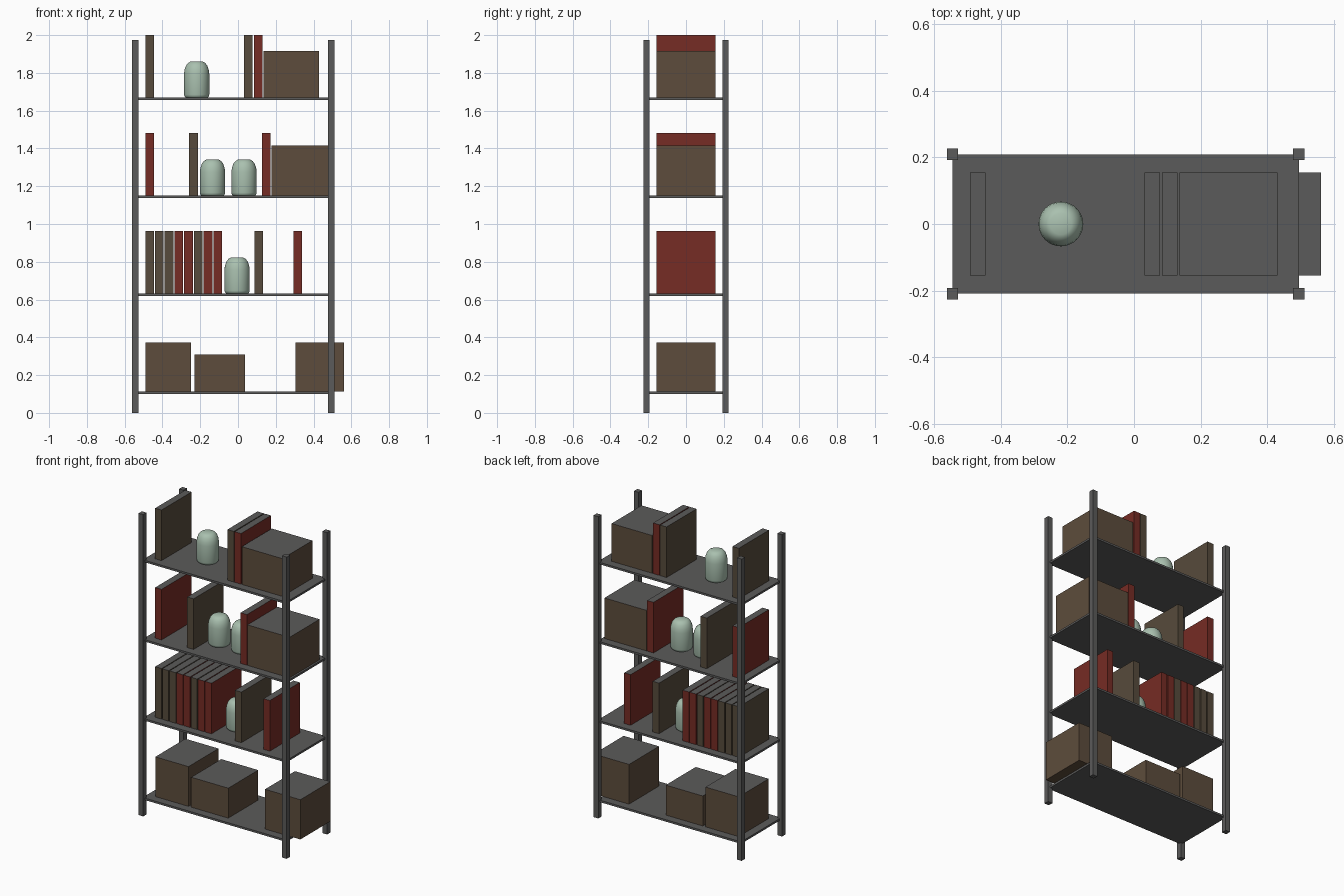
import bpy, bmesh, math

if "Cube" in bpy.data.objects:
    bpy.data.objects.remove(bpy.data.objects["Cube"])


def material(name, rgb):
    m = bpy.data.materials.new(name)
    m.diffuse_color = (*rgb, 1)
    m.use_nodes = True
    m.node_tree.nodes["Principled BSDF"].inputs["Base Color"].default_value = m.diffuse_color
    return m


GREY = material("grey metal", (0.105, 0.104, 0.103))
BROWN = material("cardboard brown", (0.110, 0.073, 0.045))
OLIVE = material("book brown", (0.095, 0.070, 0.045))
RED = material("book red", (0.180, 0.025, 0.018))
GREEN = material("pale green glaze", (0.40, 0.53, 0.43))


def finish(bm, name, mats):
    me = bpy.data.meshes.new(name)
    bm.to_mesh(me)
    bm.free()
    for m in mats:
        me.materials.append(m)
    ob = bpy.data.objects.new(name, me)
    bpy.context.collection.objects.link(ob)
    return ob


def box(name, x, y, z, side, top=None):
    """Box from (min, max) ranges; the upward face may get its own colour."""
    bm = bmesh.new()
    bmesh.ops.create_cube(bm, size=1)
    for v in bm.verts:
        v.co = [r[0] if c < 0 else r[1] for r, c in zip((x, y, z), v.co)]
    bm.normal_update()
    for f in bm.faces:
        f.material_index = 1 if top and f.normal.z > 0.5 else 0
    return finish(bm, name, [side, top] if top else [side])


def vase(name, x, z):
    """Lathed jar with a domed shoulder."""
    profile = [(0, 0), (0.058, 0), (0.064, 0.006), (0.067, 0.016), (0.067, 0.125),
               (0.064, 0.148), (0.056, 0.170), (0.045, 0.184), (0.032, 0.191), (0, 0.192)]
    bm = bmesh.new()
    vs = [bm.verts.new((x + r, 0, z + h)) for r, h in profile]
    es = [bm.edges.new(p) for p in zip(vs, vs[1:])]
    bmesh.ops.spin(bm, geom=vs + es, cent=(x, 0, 0), axis=(0, 0, 1),
                   angle=math.tau, steps=32)
    bmesh.ops.remove_doubles(bm, verts=bm.verts[:], dist=0.0001)
    bmesh.ops.recalc_face_normals(bm, faces=bm.faces[:])
    for f in bm.faces:
        f.smooth = True
    return finish(bm, name, [GREEN])


# Corner posts
for side, px in (("left", (-0.561, -0.528)), ("right", (0.477, 0.511))):
    for end, py in (("front", (-0.226, -0.192)), ("back", (0.192, 0.226))):
        box(f"{end}_{side}_post", px, py, (0, 1.975), GREY)

# Shelves
SHELF_TOPS = [0.113, 0.632, 1.150, 1.669]
for i, z in enumerate(SHELF_TOPS):
    box(f"shelf_{i + 1}", (-0.544, 0.495), (-0.208, 0.208), (z - 0.013, z), GREY)

DEPTH = (-0.155, 0.155)

# Storage boxes: shelf, left, right, height
for i, (s, x0, x1, h) in enumerate([(0, -0.49, -0.25, 0.26), (0, -0.23, 0.038, 0.196),
                                    (0, 0.304, 0.56, 0.26), (2, 0.177, 0.482, 0.265),
                                    (3, 0.136, 0.43, 0.247)]):
    z = SHELF_TOPS[s]
    box(f"storage_box_{i + 1}", (x0, x1), DEPTH, (z, z + h), BROWN, GREY)

# Books: shelf, left edge, colour
row = [(1, -0.491 + 0.0516 * i, RED if c == "r" else OLIVE)
       for i, c in enumerate("bbbrrbrr")]
loose = [(1, 0.087, OLIVE), (1, 0.293, RED),
         (2, -0.491, RED), (2, -0.259, OLIVE), (2, 0.127, RED),
         (3, -0.491, OLIVE), (3, 0.032, OLIVE), (3, 0.084, RED)]
for i, (s, x, col) in enumerate(row + loose):
    z = SHELF_TOPS[s]
    box(f"book_{i + 1}", (x, x + 0.046), DEPTH, (z, z + 0.331), col, GREY)

# Vases
for i, (s, x) in enumerate([(1, -0.005), (2, -0.135), (2, 0.032), (3, -0.219)]):
    vase(f"vase_{i + 1}", x, SHELF_TOPS[s])
